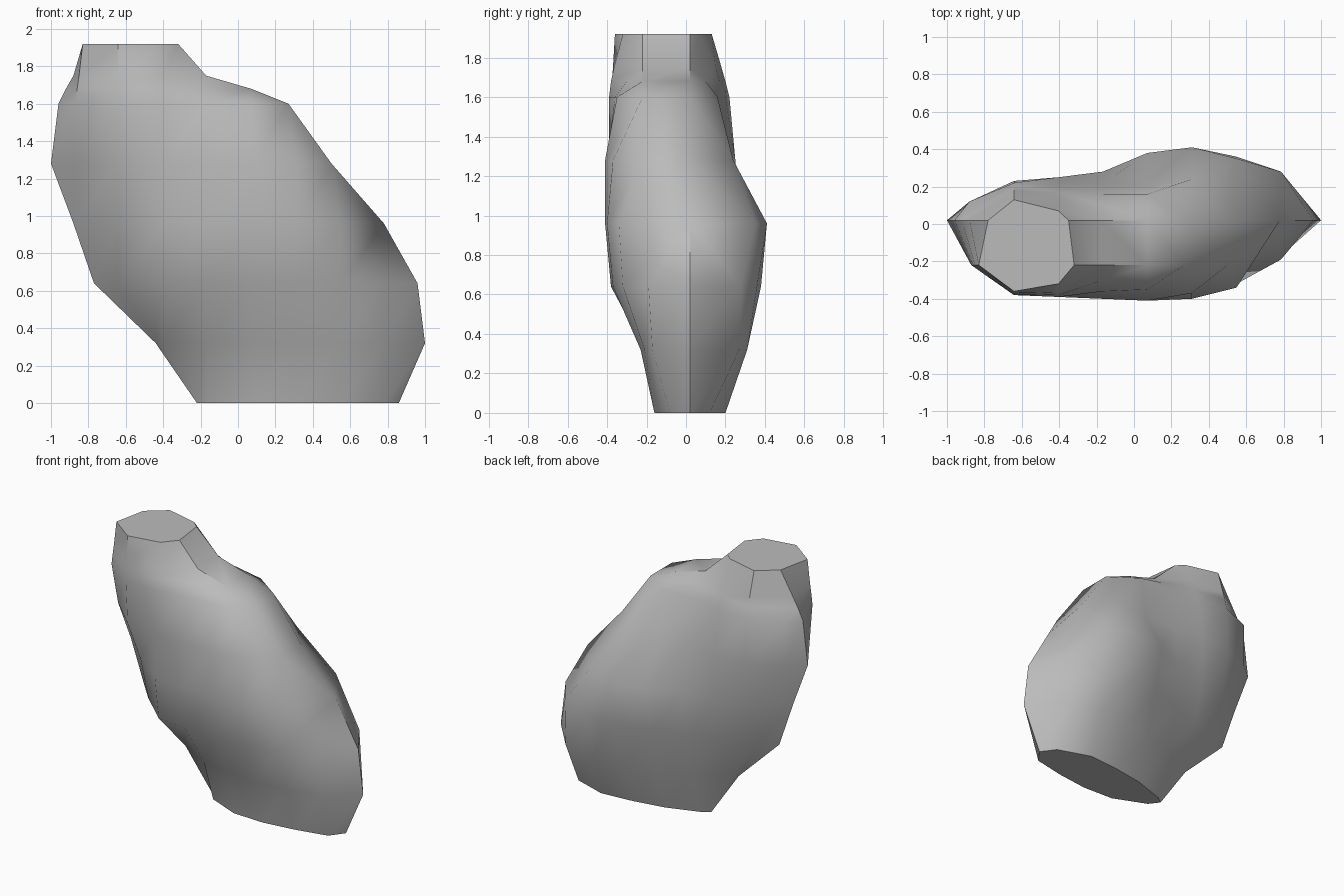
import bpy
import bmesh
import math

# Remove the default object only
default = bpy.data.objects.get("Cube")
if default:
    bpy.data.objects.remove(default, do_unlink=True)

# One plain stone colour
stone = bpy.data.materials.new("stone grey")
stone.use_nodes = True
colour = (.5, .5, .5, 1)
stone.diffuse_color = colour
for node in stone.node_tree.nodes:
    if node.type == 'BSDF_PRINCIPLED':
        node.inputs["Base Color"].default_value = colour

# Facet corners sit on evenly spaced columns across the width
COLUMNS = [-.88 + .238 * i for i in range(8)]
HEIGHTS = (0, .32, .64, .96, 1.28, 1.6, 1.68, 1.75, 1.92)

# Each layer: ridge y, left x, right x, first column used, depths per column
FRONT = [
    (.02, -.22, .86, 3, (-.05, -.15, -.16, -.13, -.08)),
    (.02, -.44, 1, 2, (-.03, -.16, -.21, -.23, -.21, -.17)),
    (.02, -.77, .96, 1, (-.12, -.34, -.37, -.38, -.37, -.32, -.19)),
    (.02, -.88, .78, 1, (-.21, -.385, -.4, -.41, -.4, -.34)),
    (-.22, -1, .5, 0, (-.13, -.36, -.39, -.4, -.41, -.37)),
    (-.22, -.87, .27, 1, (-.38, -.39, -.36, -.35)),
    (-.22, -.86, .07, 1, (-.375, -.38, -.3)),
    (-.22, -.85, -.17, 1, (-.37, -.365)),
    (-.22, -.83, -.32, 1, (-.36, -.32)),
]
BACK = [
    (.02, -.22, .86, 3, (.06, .14, .18, .2, .12)),
    (.02, -.44, 1, 2, (.05, .16, .24, .3, .31, .27)),
    (.02, -.77, .96, 1, (.1, .18, .24, .31, .38, .36, .28)),
    (.02, -.88, .78, 1, (.18, .24, .28, .38, .41, .35)),
    (.02, -1, .5, 0, (.12, .23, .25, .22, .2, .24)),
    (.02, -.96, .27, 0, (.12, .22, .2, .16, .16)),
    (.02, -.92, .07, 1, (.2, .17, .1)),
    (.02, -.88, -.17, 1, (.18, .15)),
    (.02, -.78, -.35, 1, (.13, .07)),
]
TIP_Y = .02  # the pointed left end of the middle layers


def half_outline(ridge_y, left, right, first, depths):
    """One side of a layer, left to right; unused columns fold into the ends."""
    left_y = TIP_Y if first == 0 else ridge_y
    points = [(left, left_y)]
    for i, x in enumerate(COLUMNS):
        if i < first:
            points.append((left, left_y))
        elif i < first + len(depths):
            points.append((x, depths[i - first]))
        else:
            points.append((right, ridge_y))
    return points + [(right, ridge_y)]


# Loft the faceted boulder through its layers
bm = bmesh.new()
rings = []
for z, front, back in zip(HEIGHTS, FRONT, BACK):
    outline = half_outline(*front) + half_outline(*back)[::-1]
    rings.append([bm.verts.new((x, y, z)) for x, y in outline])
for lower, upper in zip(rings, rings[1:]):
    for i in range(len(lower)):
        j = (i + 1) % len(lower)
        bm.faces.new((lower[i], lower[j], upper[j], upper[i]))

# Flat top and flat base, then merge the folded corners
bm.faces.new(rings[-1])
bm.faces.new(rings[0][::-1])
bmesh.ops.remove_doubles(bm, verts=bm.verts[:], dist=.002)
bmesh.ops.recalc_face_normals(bm, faces=bm.faces[:])

mesh = bpy.data.meshes.new("boulder")
bm.to_mesh(mesh)
bm.free()
mesh.materials.append(stone)
boulder = bpy.data.objects.new("boulder", mesh)
bpy.context.collection.objects.link(boulder)

# Soft facets, with the steep shoulders kept crisp
bpy.ops.object.select_all(action='DESELECT')
boulder.select_set(True)
bpy.context.view_layer.objects.active = boulder
bpy.ops.object.shade_smooth_by_angle(angle=math.radians(38))
